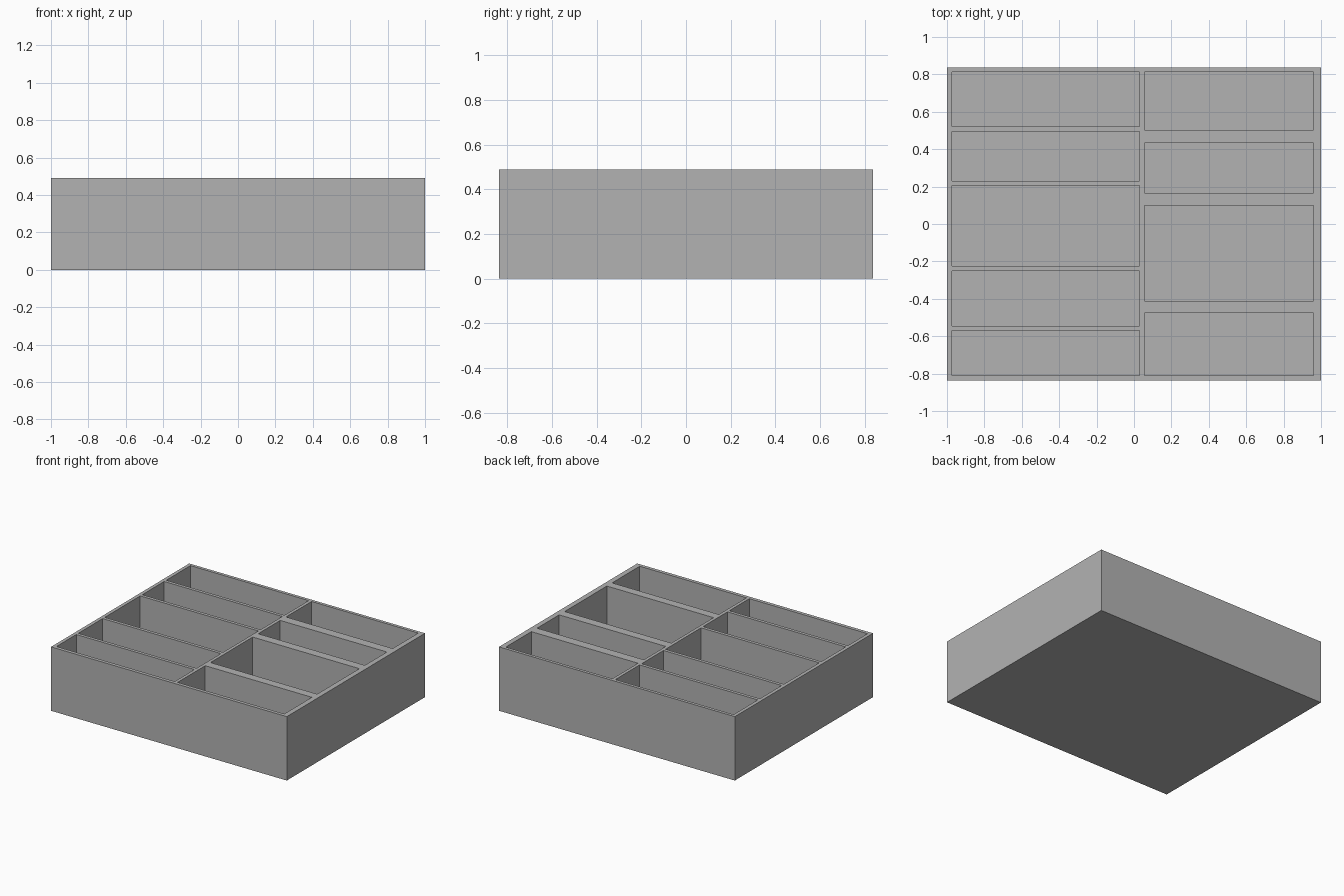
import bpy
import bmesh
from mathutils import Matrix, Vector

cube = bpy.data.objects.get("Cube")
if cube:
    bpy.data.objects.remove(cube, do_unlink=True)

HALF_X, HALF_Y, HEIGHT, FLOOR = 1.0, 0.837, 0.49, 0.027

# Each column: its x range and the (front, back) y range of every compartment
COLUMNS = [
    ((-0.973, 0.03), [(0.52, 0.813), (0.23, 0.495), (-0.225, 0.205),
                      (-0.545, -0.25), (-0.81, -0.57)]),
    ((0.055, 0.96), [(0.503, 0.813), (0.166, 0.433), (-0.412, 0.099),
                     (-0.81, -0.476)]),
]


def add_box(bm, low, high):
    low, high = Vector(low), Vector(high)
    size = Matrix.Diagonal((*(high - low), 1))
    bmesh.ops.create_cube(bm, size=1, matrix=Matrix.Translation((low + high) / 2) @ size)


def make_object(name, bm):
    mesh = bpy.data.meshes.new(name)
    bm.to_mesh(mesh)
    bm.free()
    obj = bpy.data.objects.new(name, mesh)
    bpy.context.collection.objects.link(obj)
    return obj


# Plain grey finish
grey = bpy.data.materials.new("grey")
grey.use_nodes = True
colour = (0.45, 0.45, 0.45, 1)
grey.diffuse_color = colour
grey.node_tree.nodes["Principled BSDF"].inputs["Base Color"].default_value = colour

# Solid tray block
bm = bmesh.new()
add_box(bm, (-HALF_X, -HALF_Y, 0), (HALF_X, HALF_Y, HEIGHT))
tray = make_object("organizer_tray", bm)
tray.data.materials.append(grey)

# Compartments hollowed out of the block
bm = bmesh.new()
for (left, right), rows in COLUMNS:
    for front, back in rows:
        add_box(bm, (left, front, FLOOR), (right, back, HEIGHT + 0.1))
cutter = make_object("compartment_cutter", bm)
cutter.data.materials.append(grey)
cutter.hide_render = True

cut = tray.modifiers.new("compartments", "BOOLEAN")
cut.operation = "DIFFERENCE"
cut.solver = "EXACT"
cut.object = cutter
bpy.context.view_layer.objects.active = tray
bpy.ops.object.modifier_apply(modifier=cut.name)
bpy.data.objects.remove(cutter, do_unlink=True)
